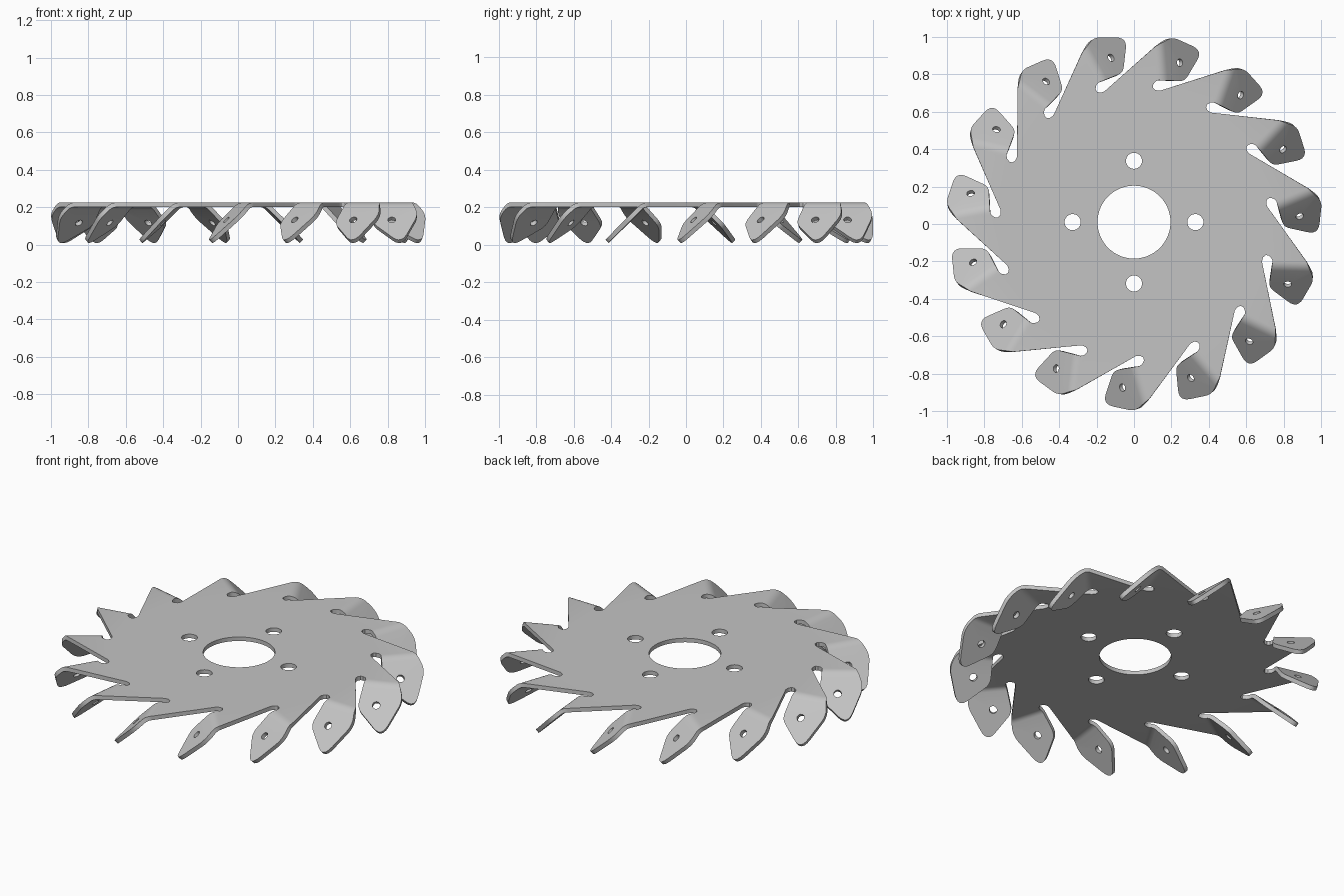
import bpy, bmesh
from math import sin, cos, pi, radians, sqrt
from mathutils import Vector, Matrix

cube = bpy.data.objects.get("Cube")
if cube:
    bpy.data.objects.remove(cube, do_unlink=True)

TEETH = 15
STEP = 2 * pi / TEETH
THICK = 0.024
BEND_R = 0.06                        # bend radius of each paddle
CENTRE = Vector((0, 0.01, 0.213))
TIP = Vector((-0.278, 0.906))        # outer end of the bend line
ROOT = Vector((-0.19, 0.746))        # inner end of the bend line
ALONG = (ROOT - TIP).normalized()
ACROSS = Vector((-ALONG.y, ALONG.x))


def circle(x, y, r, n=32, squash=1.0):
    return [(x + r * cos(2 * pi * i / n), y + squash * r * sin(2 * pi * i / n))
            for i in range(n)]


def rounded(prev, corner, after, cut, n=6):
    """Points of a curve that replaces a corner."""
    p, c, a = Vector(prev), Vector(corner), Vector(after)
    start = c + (p - c).normalized() * cut
    end = c + (a - c).normalized() * cut
    out = []
    for i in range(n + 1):
        t = i / n
        out.append(start * (1 - t) ** 2 + c * 2 * t * (1 - t) + end * t * t)
    return out


def fill(loops):
    """Flat sheet bounded by the first loop, with the others as holes."""
    bm = bmesh.new()
    for loop in loops:
        vs = [bm.verts.new((p[0], p[1], 0)) for p in loop]
        for a, b in zip(vs, vs[1:] + vs[:1]):
            bm.edges.new((a, b))
    bmesh.ops.triangle_fill(bm, use_beauty=True, edges=bm.edges[:], normal=(0, 0, 1))
    for f in bm.faces:
        f.normal_update()
        if f.normal.z < 0:
            f.normal_flip()
    return bm


def drop(v):
    """Depth of the paddle at a distance from the start of its bend."""
    edge = BEND_R * sin(pi / 4)
    if v <= edge:
        return BEND_R - sqrt(BEND_R ** 2 - v * v)
    return BEND_R * (1 - cos(pi / 4)) + v - edge


# Disc with saw-like teeth, relief slots, bore and bolt holes
outline = []
slot = [(-0.201, 0.733), (-0.206, 0.712), (-0.199, 0.698),
        (-0.183, 0.692), (-0.168, 0.695), (-0.157, 0.7)]
for k in range(TEETH):
    turn = Matrix.Rotation(-STEP * k, 2)
    outline += [turn @ Vector(p) for p in [TIP, ROOT] + slot]
loops = [outline, circle(0, 0, 0.195, 64)]
for k in range(4):
    loops.append(circle(0.328 * cos(k * pi / 2), 0.328 * sin(k * pi / 2), 0.043))
sheet = fill(loops)

# One paddle: rounded blade with a hole, bent down at 45 degrees
length = (ROOT - TIP).length
corners = [(0, 0), (-0.042, 0.085), (0.045, 0.242), (0.2, 0.132), (length, 0)]
blade = [corners[0]]
for i, cut in ((1, 0.035), (2, 0.06), (3, 0.03)):
    blade += rounded(corners[i - 1], corners[i], corners[i + 1], cut)
blade.append(corners[4])
paddle = fill([blade, circle(0.099, 0.114, 0.021, 20, cos(pi / 4))])
for i in range(1, 5):
    bmesh.ops.bisect_plane(paddle, geom=paddle.verts[:] + paddle.edges[:] + paddle.faces[:],
                           plane_co=(0, BEND_R * sin(i * pi / 16), 0), plane_no=(0, 1, 0))
for v in paddle.verts:
    s, w = v.co.x, v.co.y
    flat = TIP + ALONG * s + ACROSS * w
    v.co = (flat.x, flat.y, -drop(max(w, 0)))

# Ring of paddles, welded to the disc
one = bpy.data.meshes.new("paddle_piece")
paddle.to_mesh(one)
paddle.free()
for k in range(TEETH):
    old = set(sheet.verts)
    sheet.from_mesh(one)
    bmesh.ops.rotate(sheet, verts=[v for v in sheet.verts if v not in old], cent=(0, 0, 0),
                     matrix=Matrix.Rotation(-STEP * k, 3, 'Z'))
bpy.data.meshes.remove(one)
bmesh.ops.remove_doubles(sheet, verts=sheet.verts[:], dist=0.0005)
bmesh.ops.translate(sheet, verts=sheet.verts[:], vec=CENTRE)

mesh = bpy.data.meshes.new("bladed_disc")
sheet.to_mesh(mesh)
sheet.free()
disc = bpy.data.objects.new("bladed_disc", mesh)
bpy.context.collection.objects.link(disc)

# Plain grey metal
metal = bpy.data.materials.new("grey_metal")
metal.use_nodes = True
grey = (0.55, 0.55, 0.55, 1)
metal.diffuse_color = grey
metal.node_tree.nodes["Principled BSDF"].inputs["Base Color"].default_value = grey
mesh.materials.append(metal)

# Sheet thickness
solid = disc.modifiers.new("thickness", 'SOLIDIFY')
solid.thickness = THICK
solid.offset = 0
solid.use_even_offset = True
bpy.ops.object.select_all(action='DESELECT')
bpy.context.view_layer.objects.active = disc
disc.select_set(True)
bpy.ops.object.modifier_apply(modifier=solid.name)
bpy.ops.object.shade_smooth_by_angle(angle=radians(30))
